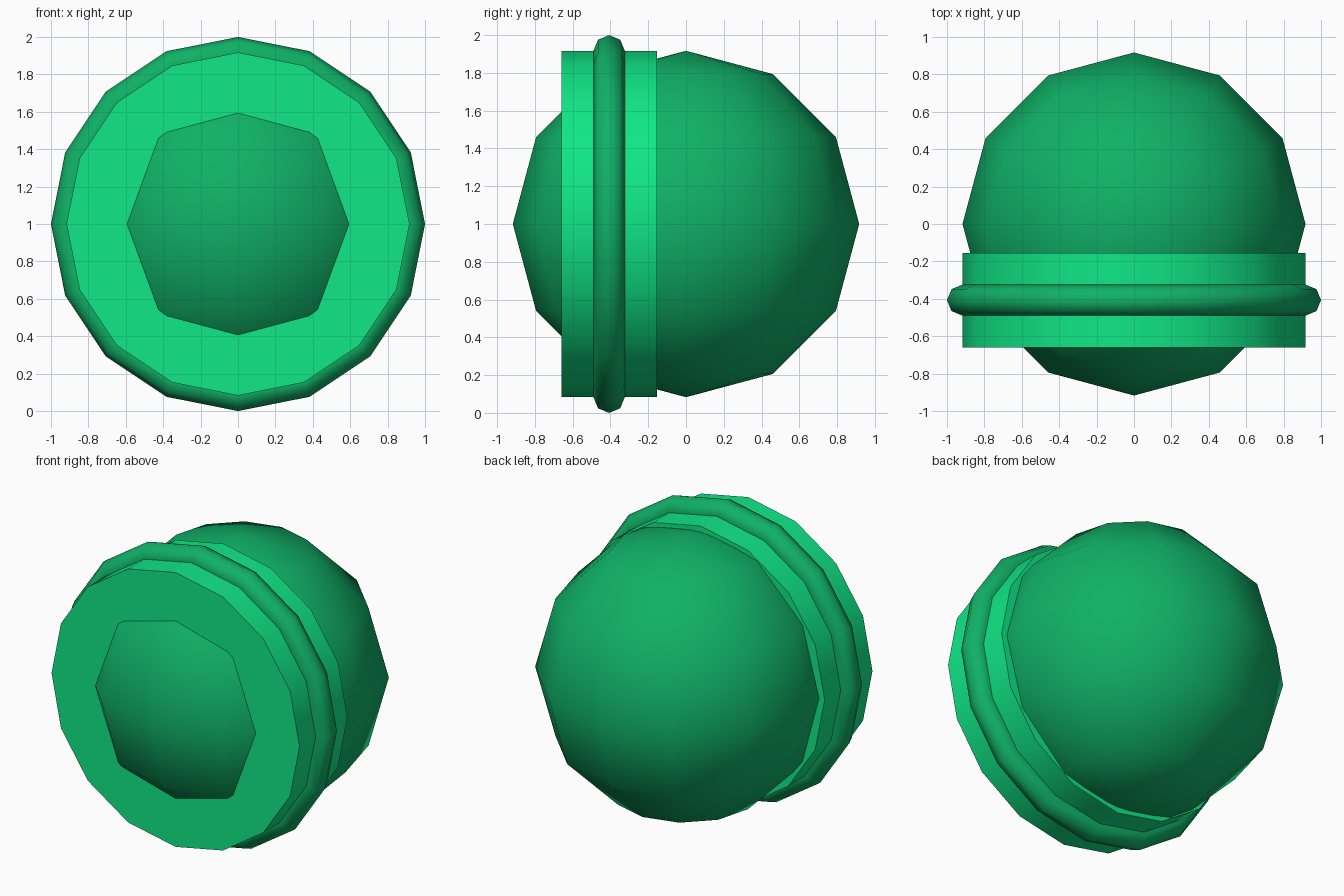
import bpy, math

if "Cube" in bpy.data.objects:
    bpy.data.objects.remove(bpy.data.objects["Cube"])

R = 0.917          # ball and band radius
BAND_Y = -0.407    # band centre along y


def material(name, rgb):
    m = bpy.data.materials.new(name)
    m.diffuse_color = (*rgb, 1)
    m.use_nodes = True
    m.node_tree.nodes["Principled BSDF"].inputs["Base Color"].default_value = m.diffuse_color
    return m


dark_green = material("dark_green", (0.005, 0.44, 0.135))
bright_green = material("bright_green", (0.005, 0.80, 0.24))


def finish(name, mat, angle):
    ob = bpy.context.object
    ob.name = name
    ob.data.materials.append(mat)
    bpy.ops.object.shade_smooth_by_angle(angle=math.radians(angle))


# Low-poly ball body
bpy.ops.mesh.primitive_uv_sphere_add(segments=12, ring_count=6, radius=R,
                                     location=(0, 0, 1))
finish("ball", dark_green, 60)

# Wide band around the front of the ball
bpy.ops.mesh.primitive_cylinder_add(vertices=16, radius=R, depth=0.505,
                                    location=(0, BAND_Y, 1),
                                    rotation=(math.pi / 2, 0, 0))
finish("band", bright_green, 40)

# Rounded ring around the middle of the band
bpy.ops.mesh.primitive_torus_add(major_segments=16, minor_segments=8,
                                 major_radius=R, minor_radius=0.083,
                                 location=(0, BAND_Y, 1),
                                 rotation=(math.pi / 2, 0, 0))
finish("ring", dark_green, 60)
